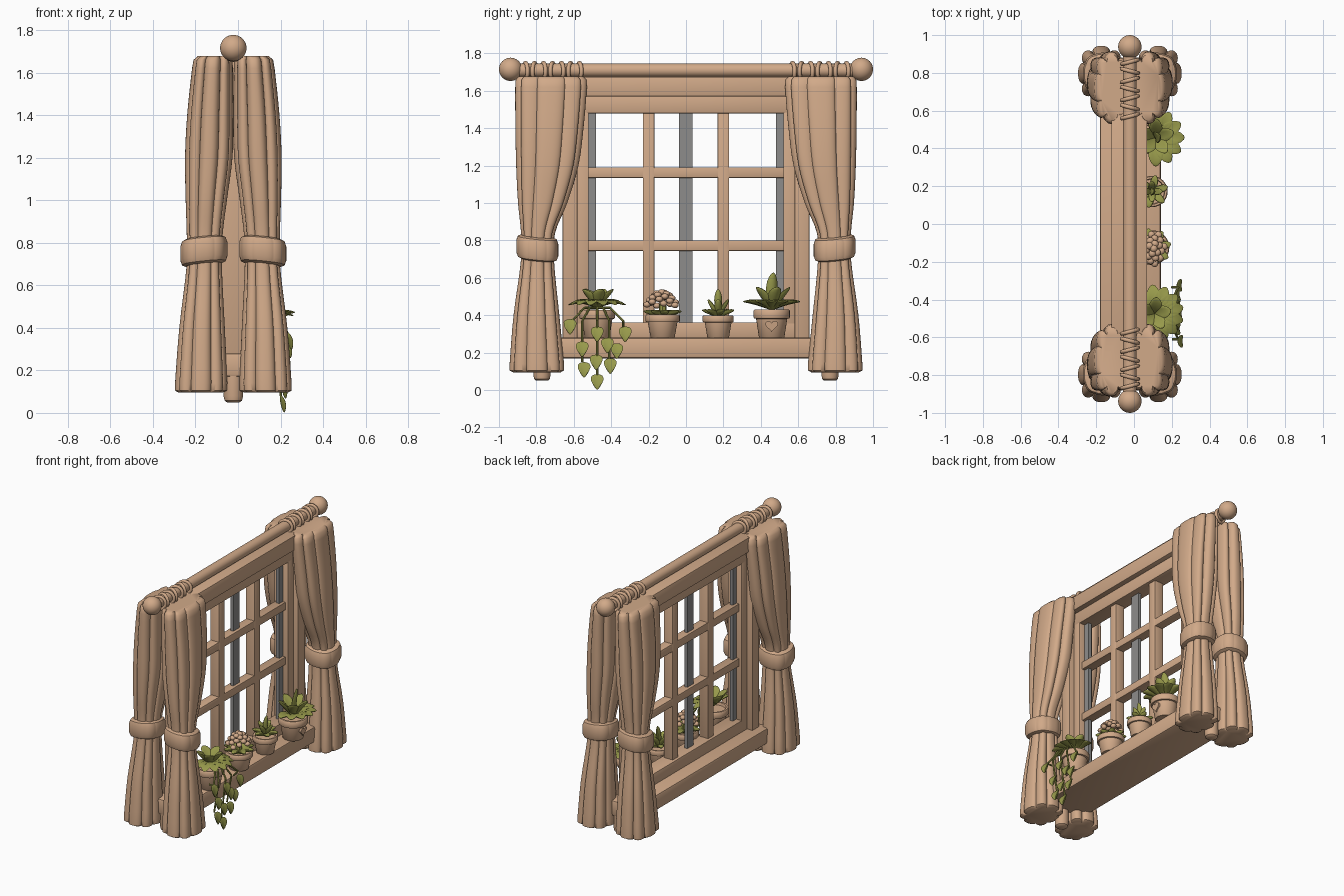
import bpy, bmesh, math
from mathutils import Vector, Matrix

if "Cube" in bpy.data.objects:
    bpy.data.objects.remove(bpy.data.objects["Cube"])

def mat(name, rgb):
    m = bpy.data.materials.new(name)
    m.diffuse_color = (*rgb, 1)
    m.use_nodes = True
    m.node_tree.nodes["Principled BSDF"].inputs["Base Color"].default_value = m.diffuse_color
    return m

TAN = mat("warm tan", (0.64, 0.40, 0.25))
GREEN = mat("leaf green", (0.31, 0.32, 0.07))
GREY = mat("glass grey", (0.27, 0.265, 0.26))
CX = -0.022          # centre plane of the window in x

def finish(name, bm, material, smooth=40):
    me = bpy.data.meshes.new(name)
    bmesh.ops.recalc_face_normals(bm, faces=bm.faces[:])
    bm.to_mesh(me)
    bm.free()
    me.materials.append(material)
    ob = bpy.data.objects.new(name, me)
    bpy.context.collection.objects.link(ob)
    if smooth:
        bpy.ops.object.select_all(action='DESELECT')
        ob.select_set(True)
        bpy.context.view_layer.objects.active = ob
        bpy.ops.object.shade_smooth_by_angle(angle=math.radians(smooth))
    return ob

def box(name, x, y, z, material=TAN, bevel=0.006):
    bm = bmesh.new()
    size = Vector((x[1] - x[0], y[1] - y[0], z[1] - z[0]))
    mid = Vector((x[0] + x[1], y[0] + y[1], z[0] + z[1])) / 2
    bmesh.ops.create_cube(bm, size=1, matrix=Matrix.Translation(mid) @ Matrix.Diagonal((*size, 1)))
    if bevel:
        bmesh.ops.bevel(bm, geom=bm.edges[:], offset=bevel, segments=2, affect='EDGES', profile=0.5)
    return finish(name, bm, material)

def skin(bm, rings):
    """Bridge closed rings of points and cap both ends."""
    vs = [[bm.verts.new(p) for p in r] for r in rings]
    n = len(vs[0])
    for a, b in zip(vs, vs[1:]):
        for i in range(n):
            bm.faces.new((a[i], a[(i + 1) % n], b[(i + 1) % n], b[i]))
    bm.faces.new(vs[0])
    bm.faces.new(vs[-1])

def lathe(name, centre, profile, seg=32, material=TAN):
    bm = bmesh.new()
    skin(bm, [[(centre[0] + r * math.cos(t), centre[1] + r * math.sin(t), centre[2] + z)
               for t in (2 * math.pi * i / seg for i in range(seg))] for r, z in profile])
    return finish(name, bm, material)

# ---- window frame, sash and sill
FX = (-0.12, 0.07)
box("frame_header", FX, (-0.66, 0.66), (1.57, 1.675))
box("window_sill", (-0.18, 0.142), (-0.82, 0.82), (0.17, 0.28), bevel=0.012)
SX = (CX - 0.055, CX + 0.055)
box("sash_top_rail", SX, (-0.59, 0.59), (1.48, 1.575))
box("sash_bottom_rail", SX, (-0.59, 0.59), (0.275, 0.362))
for s in (-1, 1):
    box("frame_post", FX, sorted((s * 0.58, s * 0.66)), (0.275, 1.575))
    box("sash_stile", SX, sorted((s * 0.52, s * 0.585)), (0.35, 1.49))
    box("vertical_bar", (CX - 0.035, CX + 0.035), (s * 0.2 - 0.031, s * 0.2 + 0.031), (0.35, 1.49), bevel=0.004)
    box("glass_edge", (CX - 0.012, CX + 0.012), sorted((s * 0.48, s * 0.53)), (0.355, 1.485), GREY, 0)
    lathe("sill_foot", (CX, s * 0.77, 0), [(0.03, 0.05), (0.041, 0.058), (0.046, 0.08), (0.046, 0.2)])
for z in (0.772, 1.163):
    box("horizontal_bar", (CX - 0.033, CX + 0.033), (-0.53, 0.53), (z - 0.028, z + 0.028), bevel=0.004)
box("glass_centre_strip", (CX - 0.012, CX + 0.012), (-0.038, 0.034), (0.355, 1.485), GREY, 0)

# ---- curtain rod, finials and rings
bm = bmesh.new()
bmesh.ops.create_cone(bm, cap_ends=True, segments=32, radius1=0.036, radius2=0.036, depth=1.86,
                      matrix=Matrix.Translation((CX, 0, 1.71)) @ Matrix.Rotation(math.pi / 2, 4, 'X'))
finish("curtain_rod", bm, TAN)

def torus(bm, centre, rot, R, r, n=28, k=10):
    v = [[bm.verts.new(Vector(centre) + rot @ Vector(((R + r * math.cos(b)) * math.cos(a), r * math.sin(b),
          (R + r * math.cos(b)) * math.sin(a)))) for b in (2 * math.pi * j / k for j in range(k))]
         for a in (2 * math.pi * i / n for i in range(n))]
    for i in range(n):
        for j in range(k):
            bm.faces.new((v[i][j], v[(i + 1) % n][j], v[(i + 1) % n][(j + 1) % k], v[i][(j + 1) % k]))

for s in (-1, 1):
    bm = bmesh.new()
    bmesh.ops.create_uvsphere(bm, u_segments=32, v_segments=20, radius=0.062,
                              matrix=Matrix.Translation((CX, s * 0.938, 1.715)))
    finish("rod_finial", bm, TAN)
    bm = bmesh.new()
    for i in range(7):
        torus(bm, (CX, s * (0.57 + i * 0.048), 1.705), Matrix.Rotation((-1) ** i * 0.25, 3, 'Z'), 0.044, 0.011)
    finish("curtain_rings", bm, TAN)

# ---- curtains: scalloped cross-sections lofted from hem to top
# each level: z, outer y, inner y, x nearest to the window, x furthest away
LEVELS = [(0.095, .925, .67, .03, .235), (0.105, .943, .652, .008, .252), (0.14, .943, .652, .006, .252),
          (0.4, .922, .677, .018, .232), (0.7, .882, .706, .032, .197), (0.84, .882, .70, .028, .197),
          (1.0, .898, .635, .008, .202), (1.2, .908, .575, -.018, .205), (1.4, .912, .548, -.022, .195),
          (1.62, .913, .53, -.02, .172), (1.66, .91, .533, -.018, .165), (1.677, .895, .55, -.005, .145)]

def section(lv, sx, sy, fold, n=8, seg=128):
    z, yo, yi, x0, x1 = lv
    pts = []
    for i in range(seg):
        t = 2 * math.pi * i / seg
        r = 1 - fold * (1 - abs(math.cos(n * t / 2)) ** 0.7)
        c, d = math.cos(t), math.sin(t)
        px = (x0 + x1) / 2 + (x1 - x0) / 2 * r * math.copysign(abs(c) ** 0.8, c)
        py = (yo + yi) / 2 + (yo - yi) / 2 * r * math.copysign(abs(d) ** 0.8, d)
        pts.append((CX + sx * (px - CX), sy * py, z))
    return pts

def refine(levels, sub=4):
    out = []
    for i in range(len(levels) - 1):
        a, b = levels[i], levels[i + 1]
        p, q = levels[max(i - 1, 0)], levels[min(i + 2, len(levels) - 1)]
        k = sub if b[0] - a[0] > 0.1 else 1
        for j in range(k):
            t = j / k
            row = [a[m] + (b[m] - a[m]) * t for m in range(5)]
            if k > 1:   # ease between the levels
                for m in range(1, 5):
                    da = (b[m] - p[m]) / (b[0] - p[0]) * (b[0] - a[0])
                    db = (q[m] - a[m]) / (q[0] - a[0]) * (b[0] - a[0])
                    row[m] = ((2*t**3 - 3*t*t + 1) * a[m] + (t**3 - 2*t*t + t) * da
                              + (3*t*t - 2*t**3) * b[m] + (t**3 - t*t) * db)
            out.append(row)
    return out + [levels[-1]]

for sx in (-1, 1):
    for sy in (-1, 1):
        bm = bmesh.new()
        skin(bm, [section(lv, sx, sy, 0.17) for lv in refine(LEVELS)])
        finish("curtain", bm, TAN, 50)
        # tie band, tilted down towards the outside
        bm = bmesh.new()
        rings = []
        for z, g in ((0.70, -.012), (0.708, .006), (0.73, .014), (0.795, .014), (0.818, .006), (0.826, -.012)):
            ring = section((z, .893 + g, .697 - g, .02 - g, .213 + g), sx, sy, 0.03)
            rings.append([(x, y, w + 0.1 * (0.1 - abs(x - CX)) + 0.1 * (abs(y) - 0.79)) for x, y, w in ring])
        skin(bm, rings)
        finish("curtain_tie", bm, TAN)

# ---- plants
def leaf(bm, base, azim, elev, L, W, droop=0.0, heart=False, T=0.012):
    """Fleshy pointed leaf that grows from base; azim 0 points to +x."""
    d = bmesh.ops.create_uvsphere(bm, u_segments=12, v_segments=9, radius=1,
                                  matrix=Matrix.Rotation(math.pi / 2, 4, 'Y'))
    rot = Matrix.Rotation(azim, 3, 'Z') @ Matrix.Rotation(-elev, 3, 'Y')
    for v in d["verts"]:
        t = (v.co.x + 1) / 2
        w = 1.25 - 0.85 * t if heart else 0.6 + 0.7 * t - 0.45 * t ** 4
        p = rot @ Vector((t * L, v.co.y * W / 2 * w, v.co.z * T + 0.2 * W * v.co.y ** 2))
        p.z -= droop * t * t * L
        v.co = p + Vector(base)

def stem(bm, pts, r=0.006):
    for a, b in zip(pts, pts[1:]):
        a, b = Vector(a), Vector(b)
        q = (b - a).to_track_quat('Z', 'Y').to_matrix().to_4x4()
        bmesh.ops.create_cone(bm, cap_ends=True, segments=8, radius1=r, radius2=r, depth=(b - a).length,
                              matrix=Matrix.Translation((a + b) / 2) @ q)

def rosette(bm, c, n, elev, L, W, droop, start=0.0, spread=2 * math.pi):
    for i in range(n):
        leaf(bm, c, start + spread * i / n, elev, L, W, droop)

def pot(name, c, r, h):
    rim = h * 0.68
    lathe(name, (c[0], c[1], 0.278), [(r * .66, 0), (r * .7, .004), (r * .86, rim), (r * .97, rim + .002), (r, rim + .008),
          (r, h - .006), (r * .95, h), (r * .82, h), (r * .78, h - .02)])

P1, P2, P3, P4 = (0.11, -0.475), (0.095, -0.125), (0.095, 0.172), (0.115, 0.458)
pot("trailing_plant_pot", P1, 0.095, 0.15)
pot("flower_pot", P2, 0.092, 0.125)
pot("small_plant_pot", P3, 0.083, 0.122)
pot("large_plant_pot", P4, 0.097, 0.152)

# large and small leafy plants
bm = bmesh.new()
rosette(bm, (*P4, 0.43), 7, 0.55, 0.18, 0.085, 0.28, -math.pi / 2, math.pi * 7 / 6)
rosette(bm, (*P4, 0.43), 5, 0.95, 0.17, 0.075, 0.1, 0.3)
leaf(bm, (*P4, 0.43), 0.4, 1.45, 0.2, 0.07)
finish("large_plant_leaves", bm, GREEN)
bm = bmesh.new()
rosette(bm, (*P3, 0.395), 6, 0.5, 0.1, 0.045, 0.15, 0.3)
rosette(bm, (*P3, 0.395), 4, 1.05, 0.11, 0.042, 0.05)
leaf(bm, (*P3, 0.395), 0, 1.5, 0.145, 0.045)
finish("small_plant_leaves", bm, GREEN)

# flowering plant
bm = bmesh.new()
rosette(bm, (*P2, 0.395), 8, 0.35, 0.11, 0.05, 0.1, 0.2)
stem(bm, [(*P2, 0.38), (*P2, 0.46)], 0.02)
finish("flower_leaves", bm, GREEN)
bm = bmesh.new()
for i in range(26):
    t = i * 2.39996
    k = math.sqrt((i + 0.5) / 26)
    pos = Vector((P2[0] + 0.07 * k * math.cos(t), P2[1] - 0.005 + 0.085 * k * math.sin(t), 0.525 - 0.075 * k * k))
    bmesh.ops.create_uvsphere(bm, u_segments=10, v_segments=7, radius=0.02,
                              matrix=Matrix.Translation(pos) @ Matrix.Diagonal((1, 1, 0.8, 1)))
finish("flower_cluster", bm, TAN)

# trailing plant with hanging heart-shaped leaves
bm = bmesh.new()
top = (P1[0], P1[1], 0.44)
rosette(bm, top, 8, 0.62, 0.19, 0.085, 0.5, -math.pi / 2 - 0.1, math.pi * 8 / 7 + 0.2)
rosette(bm, top, 5, 0.95, 0.15, 0.075, 0.15, 0.2)
for y, z in ((-0.62, 0.38), (-0.555, 0.26), (-0.475, 0.34), (-0.42, 0.28), (-0.37, 0.25), (-0.325, 0.34),
             (-0.48, 0.19), (-0.475, 0.085), (-0.545, 0.15), (-0.405, 0.17)):
    x = 0.2 + 0.12 * max(z - 0.1, 0)
    leaf(bm, (x, y, z), 0, -1.35, 0.085, 0.075, heart=True, T=0.009)
for y, z in ((-0.555, 0.15), (-0.475, 0.08), (-0.41, 0.17), (-0.335, 0.33), (-0.61, 0.37)):
    stem(bm, [top, (0.2, (y + P1[1]) / 2, 0.44), (0.235, y, 0.37), (0.2, y, z)])
finish("trailing_plant_leaves", bm, GREEN)

# raised heart on the large pot
bm = bmesh.new()
def heart(x, tilt):
    return [(x + tilt * math.cos(t), P4[1] + 0.0021 * 16 * math.sin(t) ** 3, 0.345 + 0.0021 *
             (13 * math.cos(t) - 5 * math.cos(2*t) - 2 * math.cos(3*t) - math.cos(4*t)))
            for t in (2 * math.pi * (i + 0.5) / 32 for i in range(32))]
skin(bm, [heart(P4[0] + 0.07, 0.004), heart(P4[0] + 0.086, 0.004)])
finish("pot_heart", bm, TAN)
